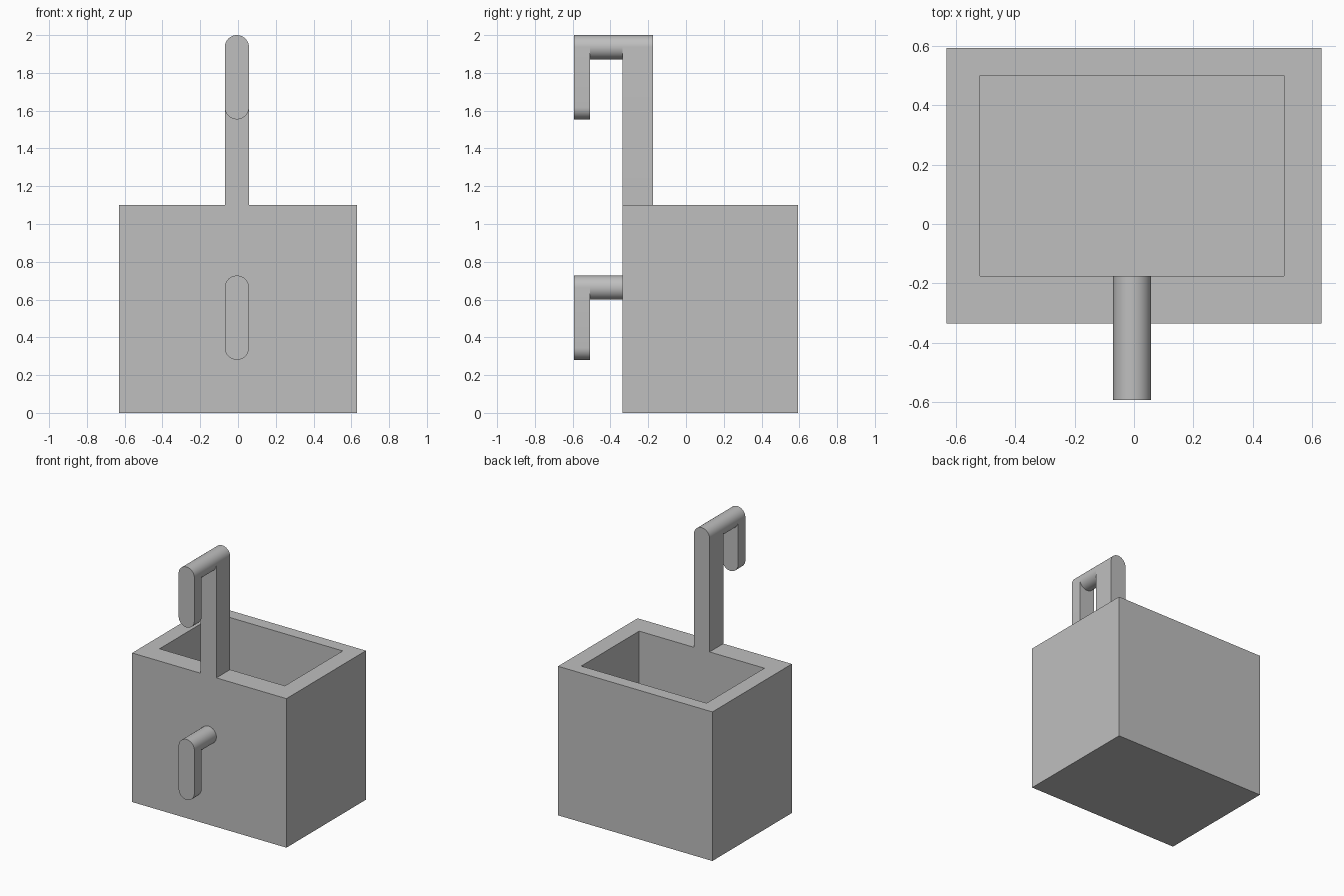
import bpy, bmesh
from math import pi, cos, sin, radians

cube = bpy.data.objects.get("Cube")
if cube:
    bpy.data.objects.remove(cube)

grey = bpy.data.materials.new("plain grey")
grey.use_nodes = True
colour = (0.52, 0.52, 0.52, 1)
grey.diffuse_color = colour
grey.node_tree.nodes["Principled BSDF"].inputs["Base Color"].default_value = colour

CX, R = -0.006, 0.064            # centre line and radius of the hooks
FRONT, INNER = -0.335, -0.175    # outer and inner face of the front wall
TIP_FRONT, TIP_BACK = -0.592, -0.508
RIM = 1.1


def finish(bm, name):
    bmesh.ops.recalc_face_normals(bm, faces=bm.faces)
    mesh = bpy.data.meshes.new(name)
    bm.to_mesh(mesh)
    bm.free()
    mesh.materials.append(grey)
    obj = bpy.data.objects.new(name, mesh)
    bpy.context.collection.objects.link(obj)
    return obj


def rounded_bar(name, y0, y1, bottom, top, round_bottom=True, steps=24):
    """Upright bar with round ends, extruded along y."""
    arc = [(R * cos(pi * i / steps), R * sin(pi * i / steps)) for i in range(steps + 1)]
    outline = [(CX + x, top - R + z) for x, z in arc]
    if round_bottom:
        lower = [(CX - x, bottom + R - z) for x, z in arc]
        if top - bottom - 2 * R < 0.001:     # full circle: drop shared points
            lower = lower[1:-1]
        outline += lower
    else:
        outline += [(CX - R, bottom), (CX + R, bottom)]
    bm = bmesh.new()
    face = bm.faces.new([bm.verts.new((x, y0, z)) for x, z in outline])
    out = bmesh.ops.extrude_face_region(bm, geom=[face], use_keep_orig=True)
    moved = [g for g in out["geom"] if isinstance(g, bmesh.types.BMVert)]
    bmesh.ops.translate(bm, verts=moved, vec=(0, y1 - y0, 0))
    obj = finish(bm, name)
    bpy.ops.object.select_all(action="DESELECT")
    obj.select_set(True)
    bpy.context.view_layer.objects.active = obj
    bpy.ops.object.shade_smooth_by_angle(angle=radians(30))


# Open box: inset the top face to the cavity outline, then push it down
bm = bmesh.new()
bmesh.ops.create_cube(bm, size=1)
for v in bm.verts:
    v.co.x *= 1.26
    v.co.y = 0.592 if v.co.y > 0 else FRONT
    v.co.z = RIM if v.co.z > 0 else 0
top = max(bm.faces, key=lambda f: f.calc_center_median().z)
bmesh.ops.inset_region(bm, faces=[top], thickness=0.1)
for v in top.verts:
    v.co.x = 0.505 if v.co.x > 0 else -0.518
    v.co.y = 0.5 if v.co.y > 0 else INNER
out = bmesh.ops.extrude_face_region(bm, geom=[top])
floor = [g for g in out["geom"] if isinstance(g, bmesh.types.BMVert)]
bmesh.ops.translate(bm, verts=floor, vec=(0, 0, 0.1 - RIM))
if top.is_valid:
    bm.faces.remove(top)
finish(bm, "box")

# Tall post standing on the front wall
rounded_bar("post", FRONT, INNER, RIM, 2.0, round_bottom=False)

# Upper and lower hooks: a round peg with a hanging tip
for name, height in (("upper", 2.0), ("lower", 0.727)):
    rounded_bar(name + "_peg", TIP_BACK, FRONT, height - 2 * R, height)
    rounded_bar(name + "_tip", TIP_FRONT, TIP_BACK, height - 0.446, height)
